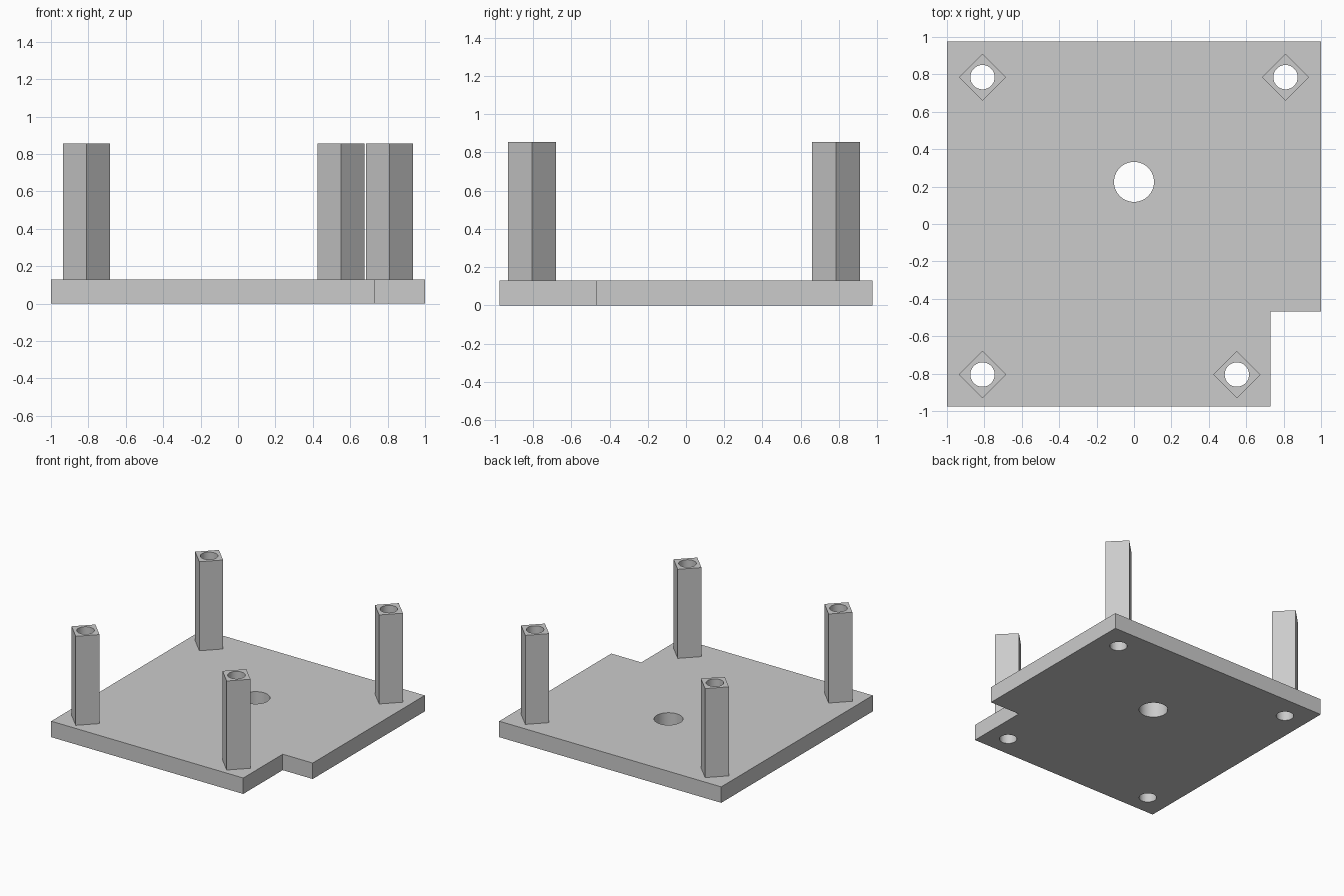
import bpy
import bmesh
import math

if "Cube" in bpy.data.objects:
    bpy.data.objects.remove(bpy.data.objects["Cube"], do_unlink=True)

PLATE_TOP = 0.13
POST_TOP = 0.855
POST_REACH = 0.126      # centre to corner of a post
POST_BORE = 0.065
CENTRE_BORE = 0.107
POSTS = {
    "back_right_post": (-0.81, 0.785),
    "back_left_post": (0.81, 0.785),
    "front_right_post": (-0.81, -0.805),
    "front_left_post": (0.55, -0.805),
}

grey = bpy.data.materials.new("plain grey")
grey.use_nodes = True
grey.diffuse_color = (0.6, 0.6, 0.6, 1)
grey.node_tree.nodes["Principled BSDF"].inputs["Base Color"].default_value = (0.6, 0.6, 0.6, 1)


def prism(name, outline, bottom, top):
    """Extrude a flat outline upwards into a solid."""
    bm = bmesh.new()
    base = bm.faces.new([bm.verts.new((x, y, bottom)) for x, y in outline])
    grown = bmesh.ops.extrude_face_region(bm, geom=[base])["geom"]
    verts = [v for v in grown if isinstance(v, bmesh.types.BMVert)]
    bmesh.ops.translate(bm, verts=verts, vec=(0, 0, top - bottom))
    bmesh.ops.recalc_face_normals(bm, faces=bm.faces)
    mesh = bpy.data.meshes.new(name)
    bm.to_mesh(mesh)
    bm.free()
    mesh.materials.append(grey)
    obj = bpy.data.objects.new(name, mesh)
    bpy.context.collection.objects.link(obj)
    return obj


def ring(centre, radius, sides):
    cx, cy = centre
    return [(cx + radius * math.cos(math.tau * i / sides),
             cy + radius * math.sin(math.tau * i / sides)) for i in range(sides)]


def drill(obj, centre, radius):
    """Cut a vertical round hole right through an object."""
    cutter = prism("drill_cutter", ring(centre, radius, 64), -0.2, 1.2)
    cutter.hide_render = True
    mod = obj.modifiers.new("bore", "BOOLEAN")
    mod.operation = "DIFFERENCE"
    mod.solver = "EXACT"
    mod.object = cutter
    bpy.ops.object.select_all(action="DESELECT")
    obj.select_set(True)
    bpy.context.view_layer.objects.active = obj
    bpy.ops.object.modifier_apply(modifier=mod.name)
    bpy.data.objects.remove(cutter, do_unlink=True)
    bpy.ops.object.shade_smooth_by_angle(angle=math.radians(30))


# Base plate with a notched front left corner and a central hole
plate = prism("base_plate",
              [(-1, -0.975), (0.73, -0.975), (0.73, -0.467), (1, -0.467),
               (1, 0.975), (-1, 0.975)], 0, PLATE_TOP)
drill(plate, (0, 0.225), CENTRE_BORE)

# Diagonal square posts, each bored through together with the plate
for name, centre in POSTS.items():
    post = prism(name, ring(centre, POST_REACH, 4), PLATE_TOP, POST_TOP)
    drill(post, centre, POST_BORE)
    drill(plate, centre, POST_BORE)
